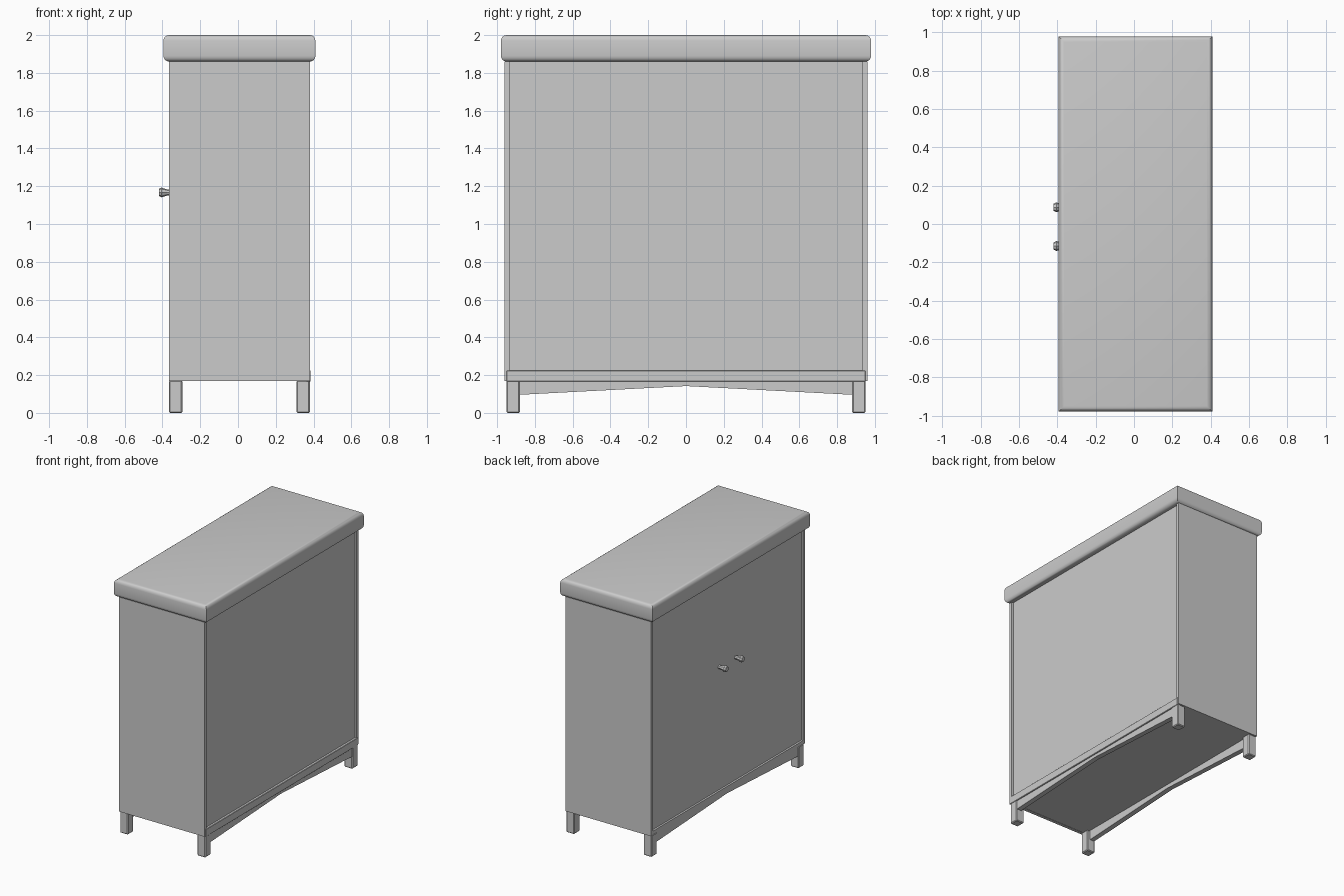
import bpy, bmesh
from math import pi

if "Cube" in bpy.data.objects:
    bpy.data.objects.remove(bpy.data.objects["Cube"])


def finish(bm, name):
    bmesh.ops.recalc_face_normals(bm, faces=bm.faces)
    mesh = bpy.data.meshes.new(name)
    bm.to_mesh(mesh)
    bm.free()
    ob = bpy.data.objects.new(name, mesh)
    bpy.context.collection.objects.link(ob)
    return ob


def box(name, x, y, z, bevel=0, segments=1, keep_vertical=False):
    bm = bmesh.new()
    bmesh.ops.create_cube(bm, size=1)
    for v in bm.verts:
        v.co = [(a + b) / 2 + c * (b - a) for (a, b), c in zip((x, y, z), v.co)]
    if bevel:
        edges = [e for e in bm.edges if not keep_vertical
                 or abs(e.verts[0].co.z - e.verts[1].co.z) < 1e-5]
        bmesh.ops.bevel(bm, geom=edges, offset=bevel, segments=segments,
                        profile=0.5, affect='EDGES')
    return finish(bm, name)


def smooth(ob, angle=40):
    bpy.ops.object.select_all(action='DESELECT')
    ob.select_set(True)
    bpy.context.view_layer.objects.active = ob
    bpy.ops.object.shade_smooth_by_angle(angle=angle * pi / 180)


X0, X1, Y = -0.365, 0.38, 0.96

# Top slab: rounded horizontal edges, sharp mitred corners
smooth(box("top_slab", (-0.395, 0.41), (-0.98, 0.98), (1.86, 2.0), 0.03, 4, True))

# Cabinet carcass: side panels with slightly recessed door and back panels
for side, s in (("left", -1), ("right", 1)):
    box(side + "_side_panel", (X0, X1), sorted((s * Y, s * (Y - 0.025))), (0.17, 1.86))
box("door_panel", (X0 + 0.015, X0 + 0.04), (-Y + 0.025, Y - 0.025), (0.2, 1.86))
box("back_panel", (X1 - 0.04, X1 - 0.015), (-Y + 0.025, Y - 0.025), (0.2, 1.86))
box("bottom_board", (X0, X1), (-Y + 0.025, Y - 0.025), (0.172, 0.2))
box("lower_rail", (X1 - 0.02, X1 + 0.004), (-0.95, 0.95), (0.165, 0.225), 0.003)

# Legs and peaked aprons along both long sides
for label, xa, xb, aa, ab in (("door", X0, X0 + 0.07, X0 + 0.005, X0 + 0.045),
                              ("back", X1 - 0.07, X1, X1 - 0.045, X1 - 0.005)):
    for s in (-1, 1):
        box(label + "_leg", (xa, xb), sorted((s * 0.95, s * 0.88)), (0, 0.172), 0.006)
    profile = [(-0.9, 0.095), (0, 0.142), (0.9, 0.095), (0.9, 0.172), (0, 0.172), (-0.9, 0.172)]
    bm = bmesh.new()
    face = bm.faces.new([bm.verts.new((aa, y, z)) for y, z in profile])
    ext = bmesh.ops.extrude_face_region(bm, geom=[face])
    bmesh.ops.translate(bm, vec=(ab - aa, 0, 0),
                        verts=[g for g in ext["geom"] if isinstance(g, bmesh.types.BMVert)])
    finish(bm, label + "_apron")

# Knobs: eight-sided, flaring outward with a chamfered face
for y in (-0.115, 0.087):
    bm = bmesh.new()
    rings = []
    for x, r in ((X0 + 0.02, 0.014), (-0.375, 0.016), (-0.405, 0.026), (-0.419, 0.019)):
        ring = bmesh.ops.create_circle(bm, segments=8, radius=r)["verts"]
        for v in ring:
            v.co = (x, y + v.co.x, 1.167 + v.co.y)
        rings.append(ring)
    for a, b in zip(rings, rings[1:]):
        for i in range(8):
            j = (i + 1) % 8
            bm.faces.new((a[i], a[j], b[j], b[i]))
    bm.faces.new(rings[0])
    bm.faces.new(rings[-1])
    finish(bm, "door_knob")
